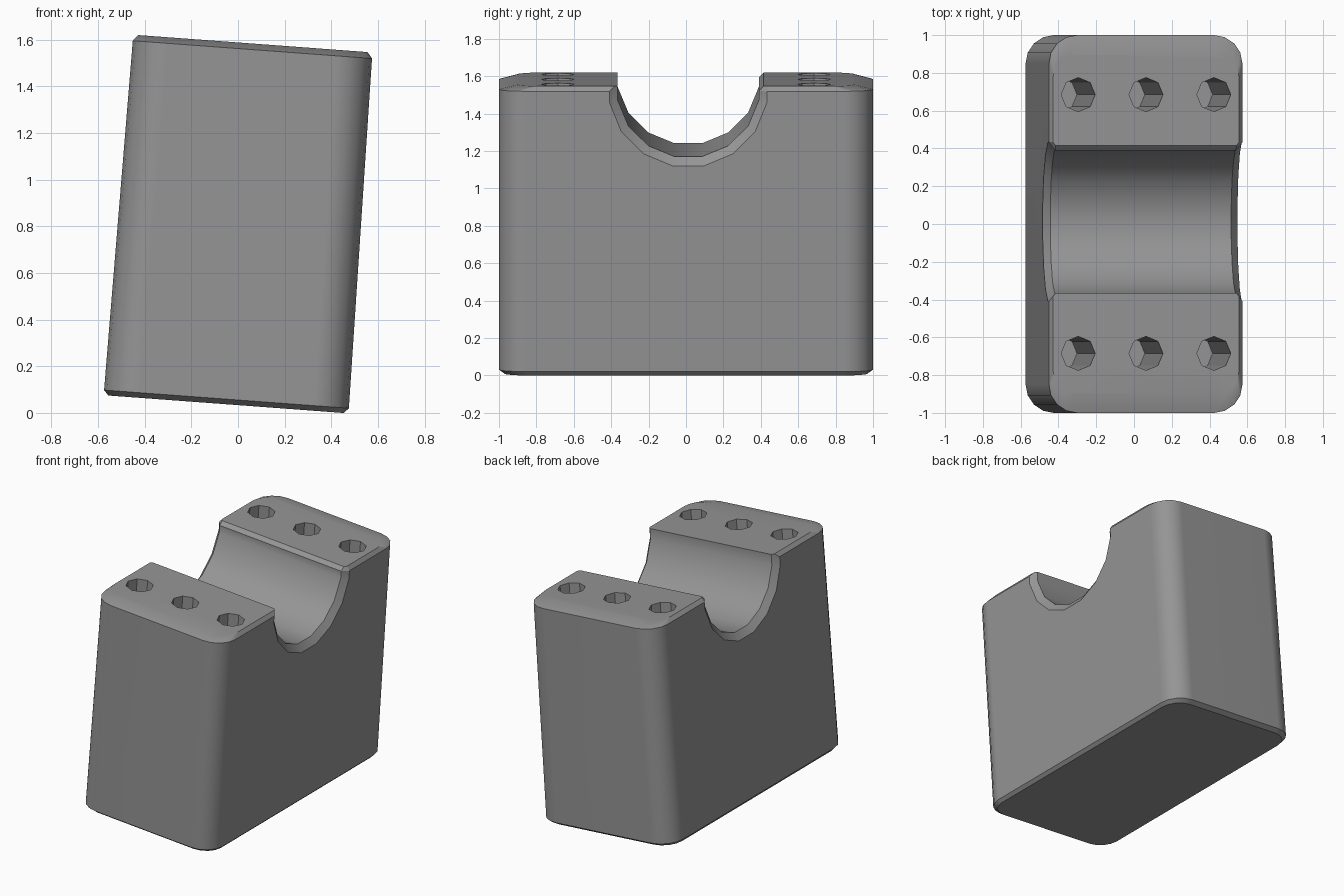
import bpy, bmesh, math
from mathutils import Matrix

if "Cube" in bpy.data.objects:
    bpy.data.objects.remove(bpy.data.objects["Cube"])

H = 1.55                      # block height along its own axis
TILT = math.radians(4.24)


def rounded_ring(hw, hd, r, z, seg=4):
    """Outline of a rounded rectangle at height z."""
    pts = []
    for k, (sx, sy) in enumerate([(1, 1), (-1, 1), (-1, -1), (1, -1)]):
        for i in range(seg + 1):
            a = math.radians(90) * (k + i / seg)
            pts.append((sx * (hw - r) + r * math.cos(a),
                        sy * (hd - r) + r * math.sin(a), z))
    return pts


def loft(bm, rings):
    """Skin a closed solid through equal-length rings."""
    loops = [[bm.verts.new(p) for p in ring] for ring in rings]
    n = len(loops[0])
    for a, b in zip(loops, loops[1:]):
        for i in range(n):
            j = (i + 1) % n
            bm.faces.new((a[i], a[j], b[j], b[i]))
    bm.faces.new(loops[0][::-1])
    bm.faces.new(loops[-1])


def make_object(name, bm):
    bmesh.ops.recalc_face_normals(bm, faces=bm.faces[:])
    mesh = bpy.data.meshes.new(name)
    bm.to_mesh(mesh)
    bm.free()
    obj = bpy.data.objects.new(name, mesh)
    bpy.context.collection.objects.link(obj)
    return obj


# Body: slightly tapered rounded block with chamfered top and bottom
bm = bmesh.new()
loft(bm, [rounded_ring(0.506, 0.97, 0.13, 0),
          rounded_ring(0.526, 1.0, 0.15, 0.022),
          rounded_ring(0.514, 1.0, 0.15, H - 0.026),
          rounded_ring(0.493, 0.90, 0.12, H)])
body = make_object("bearing_block", bm)

# Dark grey finish
grey = bpy.data.materials.new("dark_grey")
grey.diffuse_color = (0.3, 0.3, 0.3, 1)
grey.use_nodes = True
grey.node_tree.nodes["Principled BSDF"].inputs["Base Color"].default_value = grey.diffuse_color
body.data.materials.append(grey)

# Saddle cutter: lower half of a 16-sided cylinder, flared at both ends
R = 0.385
profile = [(R * math.sin(math.radians(a)), -R * math.cos(math.radians(a)))
           for a in [-78.75 + 22.5 * i for i in range(8)]]
profile += [(0.378, -0.025), (0.503, 0.1), (-0.378, 0.1)]   # eased +y lip


def saddle_ring(x, grow):
    return [(x, 0.012 + y * grow, H + z * grow) for y, z in profile]


bm = bmesh.new()
loft(bm, [saddle_ring(-0.58, 1.34), saddle_ring(-0.48, 1.0),
          saddle_ring(0.48, 1.0), saddle_ring(0.58, 1.34)])

# Bolt hole cutters: six deep octagonal holes
DEPTH = 1.3
for y in (-0.685, 0.685):
    for x in (-0.36, 0, 0.36):
        bmesh.ops.create_cone(
            bm, cap_ends=True, segments=8, radius1=0.09, radius2=0.09,
            depth=DEPTH + 0.1,
            matrix=Matrix.Translation((x, y, H + 0.1 - (DEPTH + 0.1) / 2)))
cutter = make_object("saddle_and_hole_cutter", bm)
cutter.data.materials.append(grey)
cutter.hide_render = True

# Cut, then shade
bpy.context.view_layer.objects.active = body
body.select_set(True)
cut = body.modifiers.new("cut", 'BOOLEAN')
cut.operation = 'DIFFERENCE'
cut.solver = 'EXACT'
cut.object = cutter
bpy.ops.object.modifier_apply(modifier=cut.name)
bpy.data.objects.remove(cutter)
bpy.ops.object.shade_smooth_by_angle(angle=math.radians(26))
weighted = body.modifiers.new("weighted_normals", 'WEIGHTED_NORMAL')
weighted.keep_sharp = True

# Lean the whole block towards +x
body.data.transform(Matrix.Translation((-0.051, 0, 0.037))
                    @ Matrix.Rotation(TILT, 4, 'Y'))
